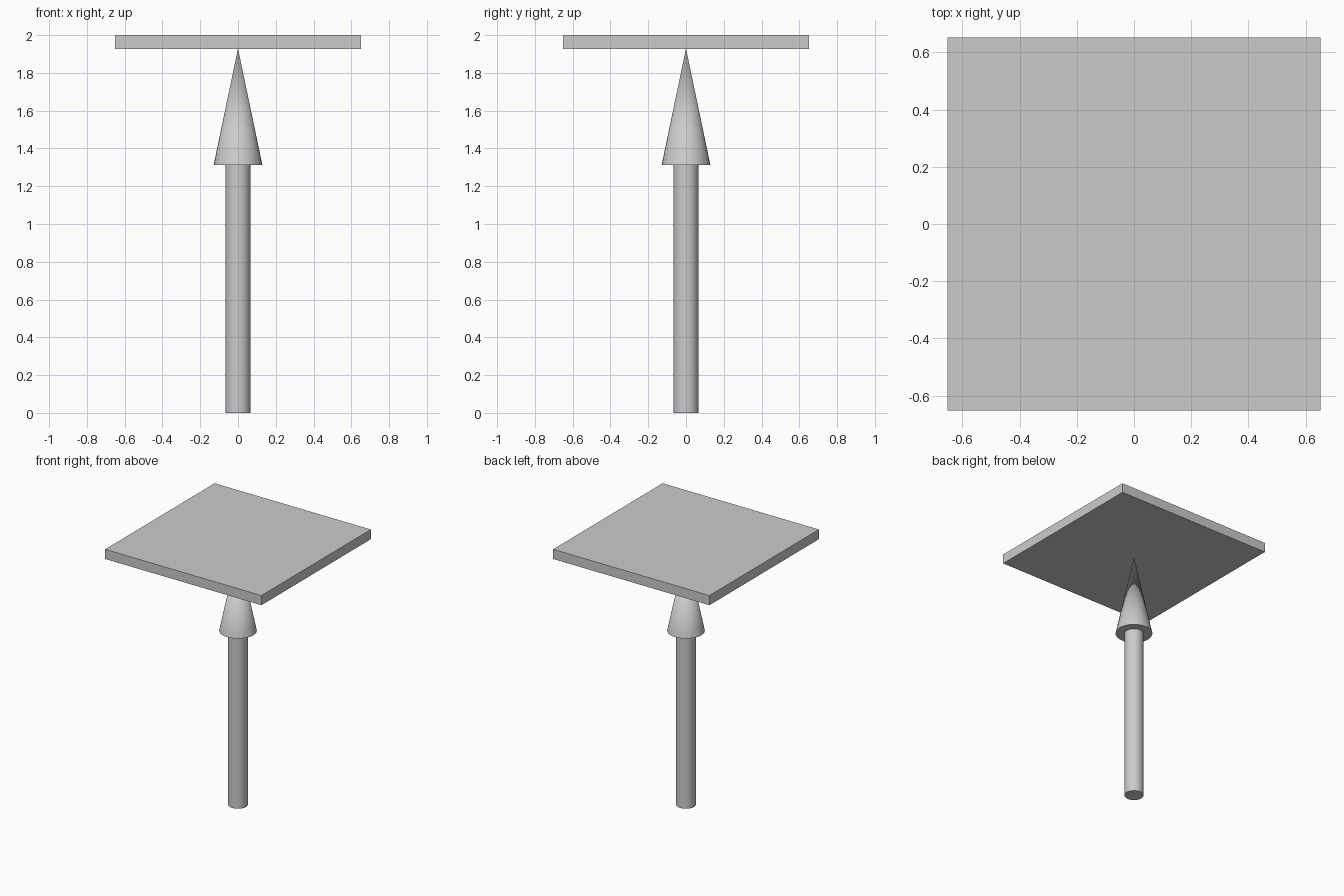
import bpy

if "Cube" in bpy.data.objects:
    bpy.data.objects.remove(bpy.data.objects["Cube"])

PLATE_BOTTOM = 1.927
HEAD_BOTTOM = 1.312
SIDES = 32


def round_part(name, r_bottom, r_top, z0, z1):
    """Upright cylinder or cone between two heights, smooth with sharp rims."""
    bpy.ops.mesh.primitive_cone_add(
        vertices=SIDES, radius1=r_bottom, radius2=r_top,
        depth=z1 - z0, location=(0, 0, (z0 + z1) / 2))
    ob = bpy.context.object
    ob.name = name
    bpy.ops.object.shade_smooth_by_angle()
    return ob


# Arrow shaft and pointed head
round_part("arrow_shaft", 0.067, 0.067, 0.0, HEAD_BOTTOM)
round_part("arrow_head", 0.129, 0.0, HEAD_BOTTOM, PLATE_BOTTOM + 0.003)

# Square plate resting on the tip
bpy.ops.mesh.primitive_cube_add(size=1, location=(0, 0, (PLATE_BOTTOM + 2) / 2))
plate = bpy.context.object
plate.name = "top_plate"
plate.scale = (1.304, 1.304, 2 - PLATE_BOTTOM)
bpy.ops.object.transform_apply(location=False, rotation=False, scale=True)
